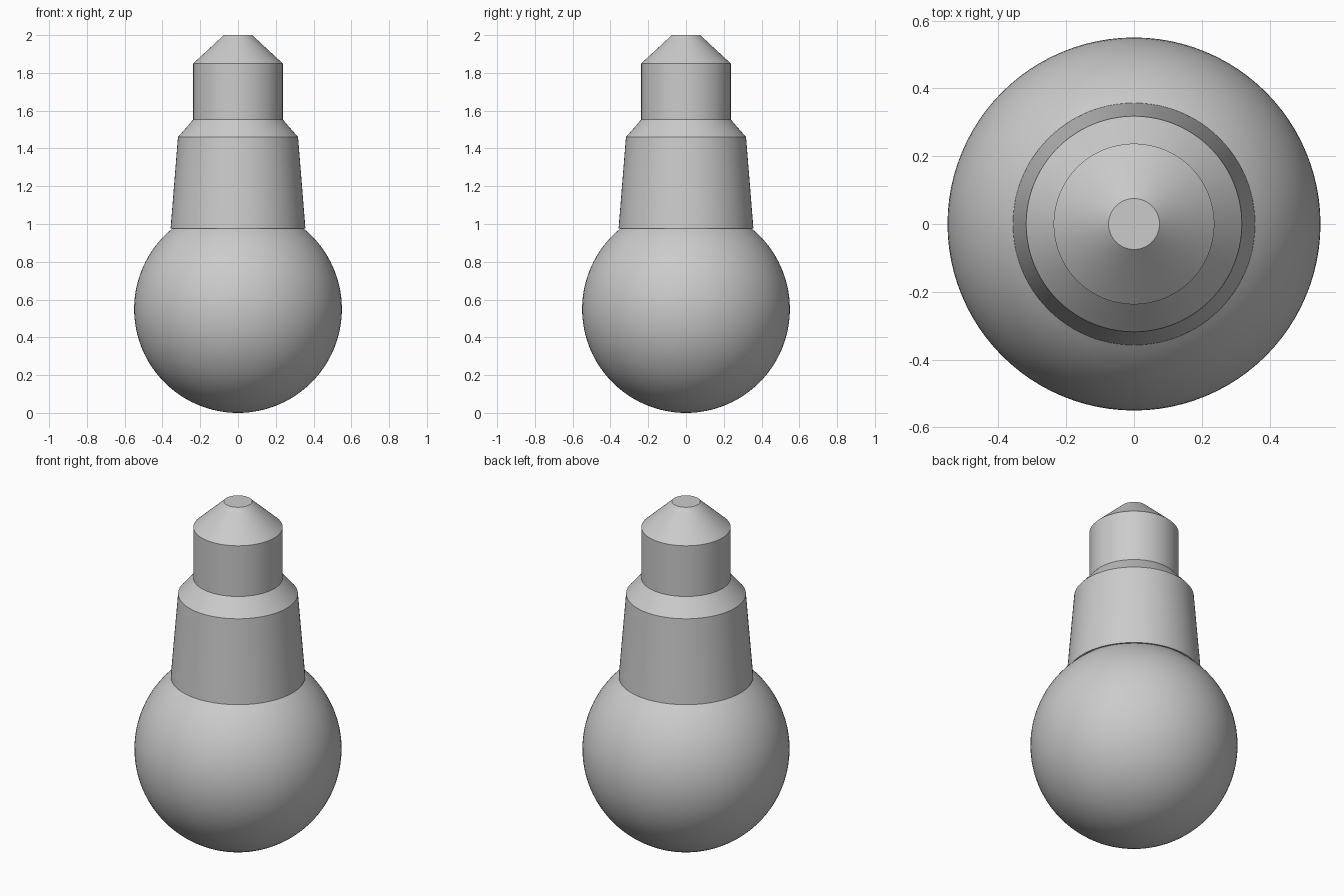
import bpy
import math

cube = bpy.data.objects.get("Cube")
if cube:
    bpy.data.objects.remove(cube, do_unlink=True)

grey = bpy.data.materials.new("light grey")
grey.use_nodes = True
colour = (0.6, 0.6, 0.6, 1)
grey.diffuse_color = colour
grey.node_tree.nodes["Principled BSDF"].inputs["Base Color"].default_value = colour

SIDES = 96
RADIUS = 0.55


def lathe(name, profile):
    """Turn a bottom-to-top (radius, height) profile about the z axis."""
    verts, faces, rings = [], [], []
    for r, z in profile:
        count = SIDES if r > 0 else 1
        rings.append([len(verts) + i for i in range(count)])
        for i in range(count):
            a = math.tau * i / SIDES
            verts.append((r * math.cos(a), r * math.sin(a), z))
    for low, high in zip(rings, rings[1:]):
        for i in range(SIDES):
            j = (i + 1) % SIDES
            if len(low) == 1:
                faces.append((low[0], high[j], high[i]))
            else:
                faces.append((low[i], low[j], high[j], high[i]))
    faces.append(rings[-1])
    mesh = bpy.data.meshes.new(name)
    mesh.from_pydata(verts, [], faces)
    mesh.materials.append(grey)
    obj = bpy.data.objects.new(name, mesh)
    bpy.context.collection.objects.link(obj)
    bpy.ops.object.select_all(action='DESELECT')
    obj.select_set(True)
    bpy.context.view_layer.objects.active = obj
    bpy.ops.object.shade_smooth_by_angle(angle=math.radians(20))
    return obj


# Round globe, running up to the collar
top_angle = math.acos(-0.425 / RADIUS)
globe = []
for i in range(49):
    a = top_angle * i / 48
    globe.append((RADIUS * math.sin(a), RADIUS * (1 - math.cos(a))))

# Tapered collar, shoulder, straight neck and conical tip with a flat end
base = [(0.357, 0.975), (0.318, 1.46), (0.237, 1.553), (0.237, 1.85), (0.075, 2.0)]

lathe("bulb", globe + base)
